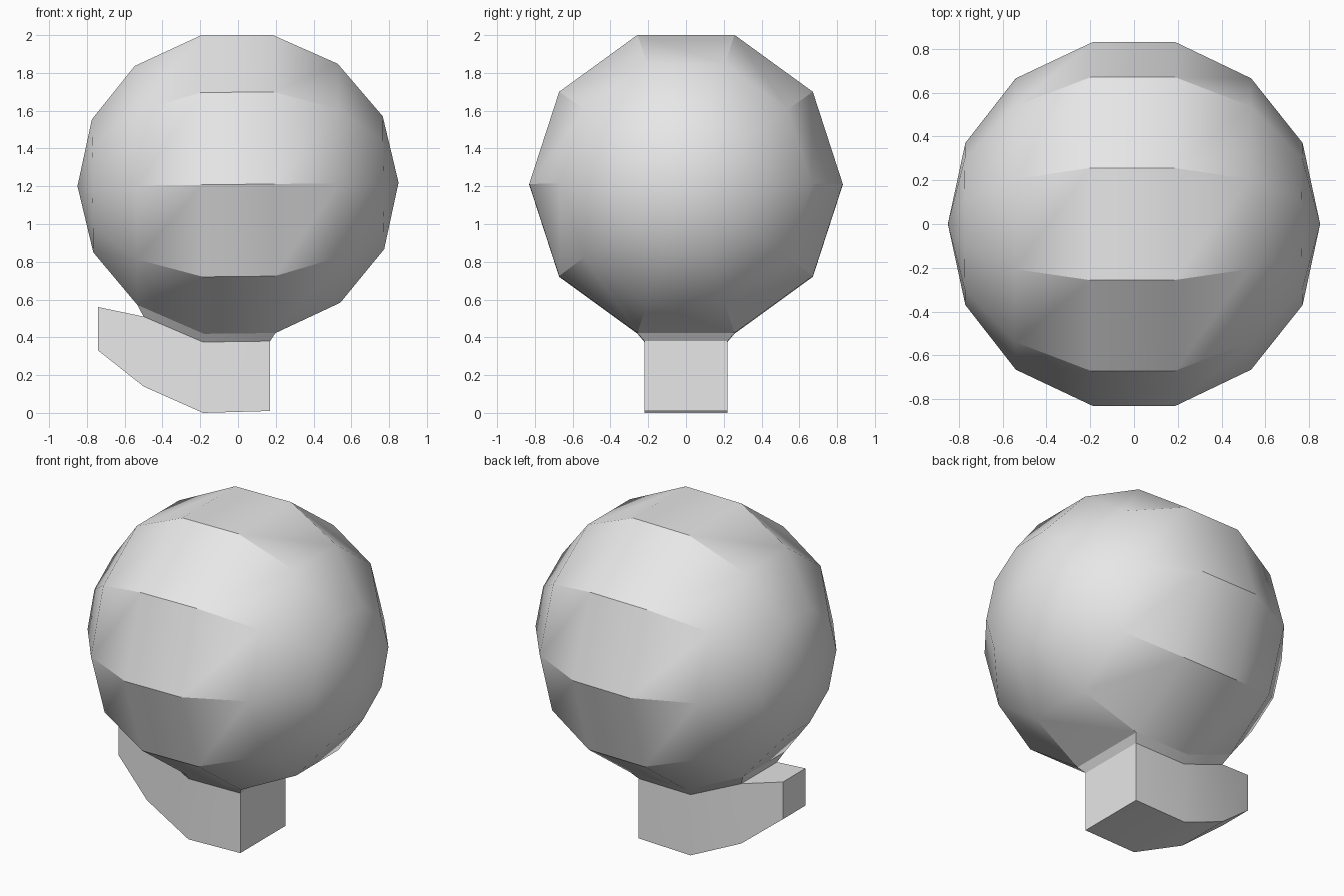
import bpy, bmesh
from math import sin, cos, radians
from mathutils import Matrix, Vector

cube = bpy.data.objects.get("Cube")
if cube:
    bpy.data.objects.remove(cube, do_unlink=True)

grey = bpy.data.materials.new("plain_grey")
grey.use_nodes = True
grey.diffuse_color = (0.8, 0.8, 0.8, 1)
grey.node_tree.nodes["Principled BSDF"].inputs["Base Color"].default_value = (0.8, 0.8, 0.8, 1)

SIDES = 10
CENTRE = Vector((0, 0, 1.21))
TILT = Matrix.Rotation(-0.011, 3, "Y")
RINGS = [(-0.77, 0.37), (-0.54, 0.665), (-0.19, 0.83),
         (0.19, 0.83), (0.535, 0.665), (0.77, 0.37)]
BOTTOM = 7  # side of the ball that faces down


def ball_point(x, r, i):
    a = radians(36 * i)
    return CENTRE + TILT @ Vector((x, r * cos(a), r * sin(a)))


def finish(name, bm):
    bmesh.ops.recalc_face_normals(bm, faces=bm.faces)
    mesh = bpy.data.meshes.new(name)
    bm.to_mesh(mesh)
    bm.free()
    mesh.materials.append(grey)
    obj = bpy.data.objects.new(name, mesh)
    bpy.context.collection.objects.link(obj)
    bpy.ops.object.select_all(action="DESELECT")
    obj.select_set(True)
    bpy.context.view_layer.objects.active = obj
    bpy.ops.object.shade_smooth_by_angle(angle=radians(30))


# Faceted ball: rings along x, closed by a point at each end, open over the foot
bm = bmesh.new()
rings = [[bm.verts.new(ball_point(x, r, i)) for i in range(SIDES)] for x, r in RINGS]
tips = [bm.verts.new(ball_point(x, 0, 0)) for x in (-0.85, 0.85)]
for i in range(SIDES):
    j = (i + 1) % SIDES
    for k in range(len(rings) - 1):
        if i == BOTTOM and k in (1, 2):
            continue
        a, b = rings[k], rings[k + 1]
        bm.faces.new((a[j], a[i], b[i]))
        bm.faces.new((a[j], b[i], b[j]))
    for tip, ring in zip(tips, (rings[0], rings[-1])):
        bm.faces.new((tip, ring[i], ring[j]))
finish("ball", bm)

# Foot: tapered block swept along x (x, half width, top, bottom)
SECTIONS = [(-0.74, 0.11, 0.56, 0.33), (-0.5, 0.175, 0.51, 0.14),
            (-0.185, 0.22, 0.375, 0.0), (0.17, 0.22, 0.38, 0.01)]
bm = bmesh.new()
loops = [[bm.verts.new((x, y, z)) for y, z in ((-w, t), (w, t), (w, b), (-w, b))]
         for x, w, t, b in SECTIONS]
for k in range(3):
    for i in range(4):
        if i == 0 and k > 0:
            continue  # covered by the ball
        j = (i + 1) % 4
        bm.faces.new((loops[k][i], loops[k][j], loops[k + 1][j], loops[k + 1][i]))
bm.faces.new(loops[0])
bm.faces.new(loops[-1])
finish("foot", bm)

# Bevelled collar between the open side of the ball and the top of the foot
bm = bmesh.new()
upper = [[bm.verts.new(ball_point(x, r, i)) for i in (BOTTOM, BOTTOM + 1)]
         for x, r in RINGS[1:4]]
lower = [[bm.verts.new((x, s * w, t)) for s in (-1, 1)] for x, w, t, b in SECTIONS[1:]]
for k in range(2):
    for s in range(2):
        bm.faces.new((upper[k][s], upper[k + 1][s], lower[k + 1][s], lower[k][s]))
for k in (0, 2):
    bm.faces.new((upper[k][0], upper[k][1], lower[k][1], lower[k][0]))
finish("collar", bm)
